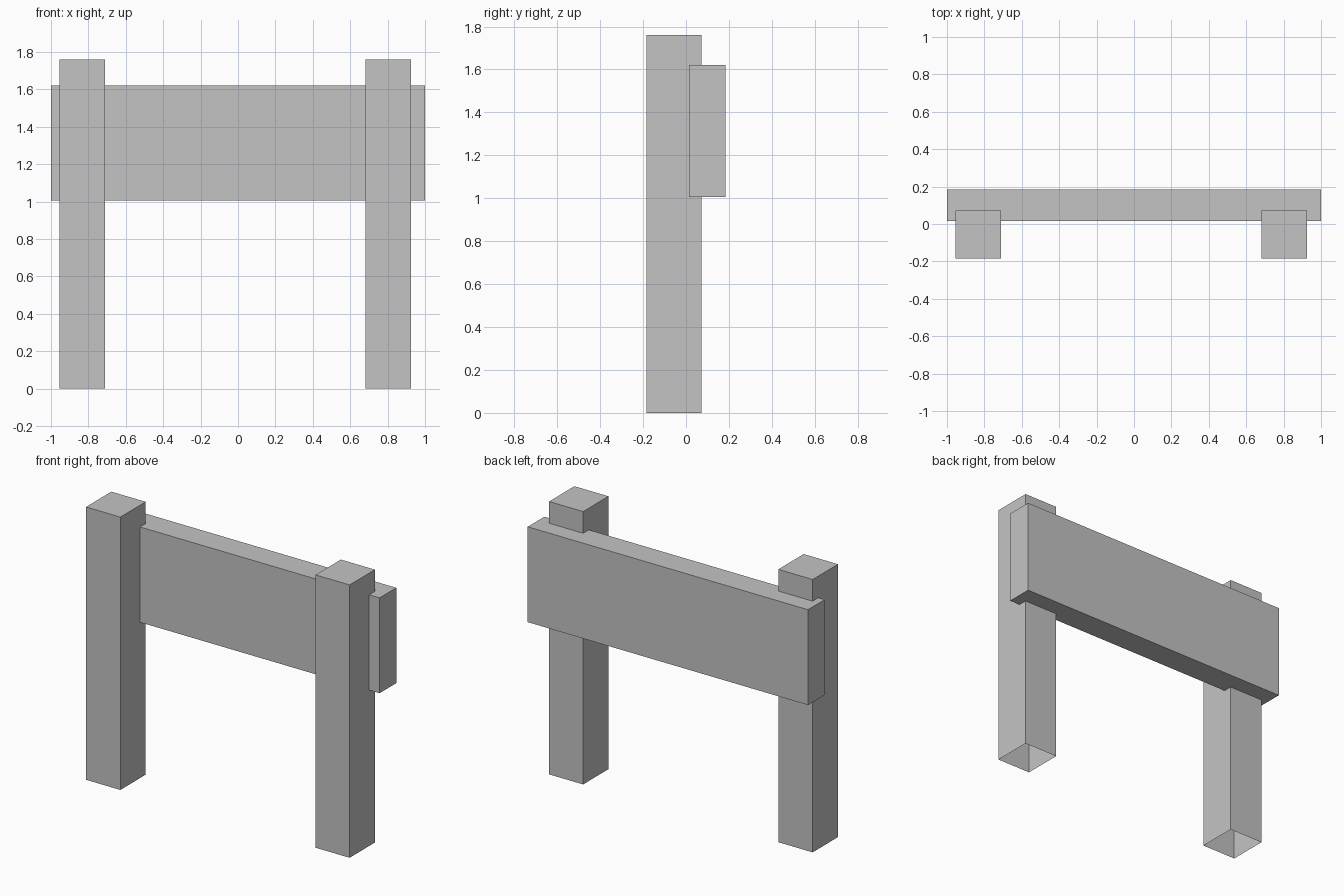
import bpy
import bmesh
from mathutils import Vector

default_cube = bpy.data.objects.get("Cube")
if default_cube:
    bpy.data.objects.remove(default_cube, do_unlink=True)

# One plain grey for every part
grey = bpy.data.materials.new("plain_grey")
grey.use_nodes = True
colour = (0.55, 0.55, 0.55, 1.0)
grey.diffuse_color = colour
grey.node_tree.nodes["Principled BSDF"].inputs["Base Color"].default_value = colour


def add_box(name, low, high, open_bottom=False):
    """Flat-sided box between two corners, optionally without its underside."""
    low, high = Vector(low), Vector(high)
    bm = bmesh.new()
    bmesh.ops.create_cube(bm, size=1)
    bmesh.ops.scale(bm, vec=high - low, verts=bm.verts)
    bmesh.ops.translate(bm, vec=(low + high) / 2, verts=bm.verts)
    if open_bottom:
        bm.normal_update()
        under = [f for f in bm.faces if f.normal.z < -0.9]
        bmesh.ops.delete(bm, geom=under, context="FACES")
    mesh = bpy.data.meshes.new(name)
    bm.to_mesh(mesh)
    bm.free()
    mesh.materials.append(grey)
    obj = bpy.data.objects.new(name, mesh)
    bpy.context.collection.objects.link(obj)
    return obj


# Upright posts, hollow underneath
for name, x_min, x_max in (("right_post", -0.955, -0.71), ("left_post", 0.683, 0.926)):
    add_box(name, (x_min, -0.185, 0), (x_max, 0.073, 1.76), open_bottom=True)

# Broad board set into the back of the posts
add_box("sign_board", (-1, 0.015, 1.005), (1, 0.185, 1.62))
